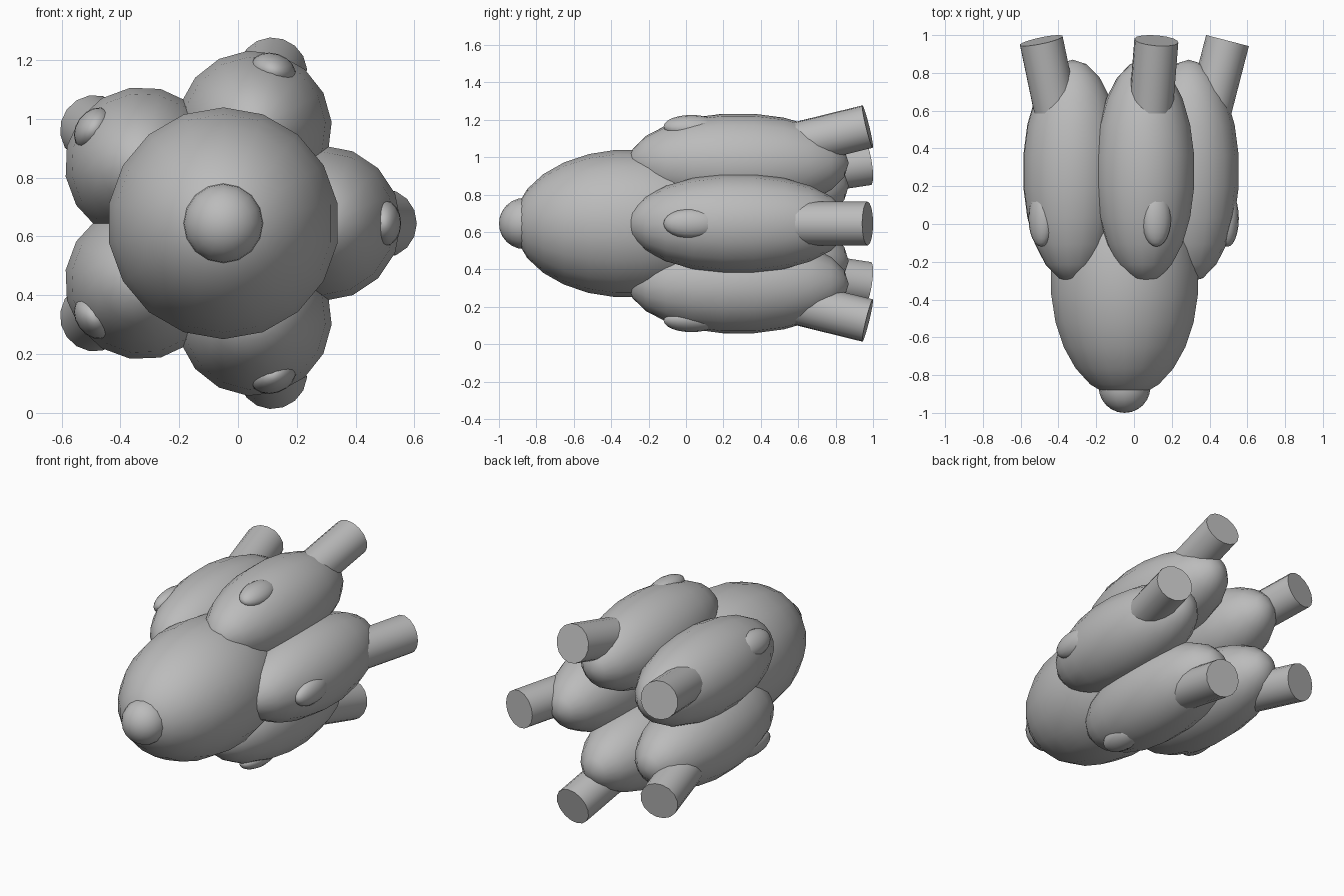
import bpy
from math import cos, sin, pi, radians
from mathutils import Matrix, Vector

cube = bpy.data.objects.get("Cube")
if cube:
    bpy.data.objects.remove(cube, do_unlink=True)

grey = bpy.data.materials.new("plain grey")
grey.use_nodes = True
GREY = (0.5, 0.5, 0.5, 1)
grey.diffuse_color = GREY
grey.node_tree.nodes["Principled BSDF"].inputs["Base Color"].default_value = GREY

AXIS = Vector((-0.05, 0, 0.645))  # centre line of the bundle, along y
POLE_TO_Y = Matrix.Rotation(pi / 2, 4, "X")


def finish(name, matrix):
    obj = bpy.context.object
    obj.name = name
    obj.data.transform(matrix)
    obj.data.materials.append(grey)
    bpy.ops.object.shade_smooth_by_angle(angle=radians(50))


def place(angle, radial, y):
    """Frame turned about the centre line, moved out along its local x."""
    return (Matrix.Translation(AXIS) @ Matrix.Rotation(-angle, 4, "Y")
            @ Matrix.Translation((radial, y, 0)))


def ellipsoid(name, frame, size, segments, rings):
    bpy.ops.mesh.primitive_uv_sphere_add(segments=segments, ring_count=rings)
    finish(name, frame @ Matrix.Diagonal((*size, 1)) @ POLE_TO_Y)


# Central body and rounded nose
ellipsoid("body", place(0, 0, -0.3), (0.397, 0.62, 0.397), 18, 13)
ellipsoid("nose", place(0, 0, -0.863), (0.137, 0.137, 0.137), 16, 12)

# Five pods around the body, each with a bump and a splayed tube
TILT = radians(14.5)
LENGTH = 0.6
for i in range(5):
    angle = i * 2 * pi / 5
    ellipsoid(f"pod_{i + 1}", place(angle, 0.34, 0.28), (0.267, 0.59, 0.267), 16, 11)
    ellipsoid(f"bump_{i + 1}", place(angle, 0.545, 0.03), (0.06, 0.15, 0.08), 16, 12)

    bpy.ops.mesh.primitive_cylinder_add(vertices=16, radius=0.117, depth=LENGTH)
    end = place(angle, 0.545, 0.971)
    finish(f"tube_{i + 1}", end @ Matrix.Rotation(-TILT, 4, "Z")
           @ Matrix.Translation((0, -LENGTH / 2, 0)) @ POLE_TO_Y)
